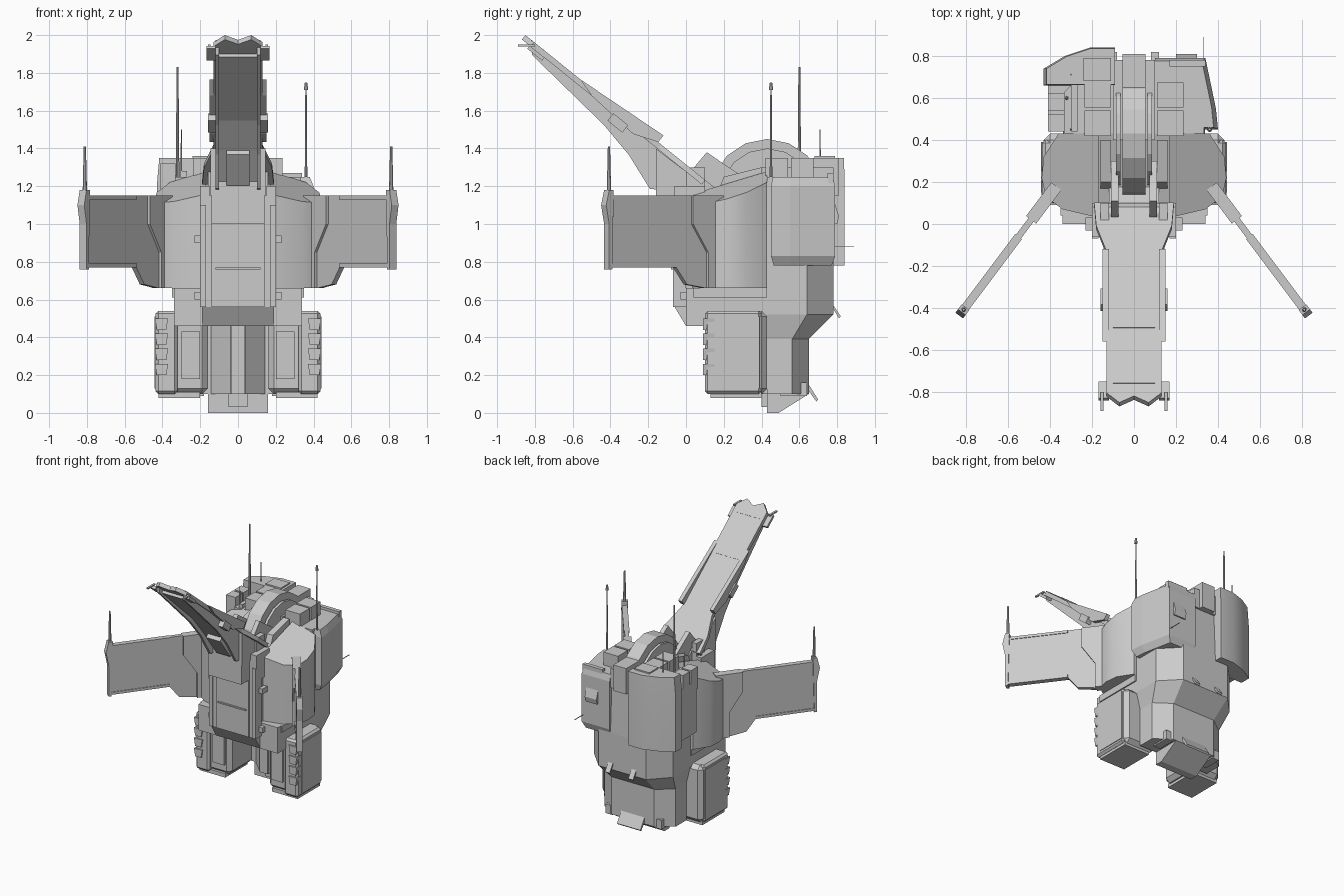
import bpy, bmesh, math
from mathutils import Vector

if "Cube" in bpy.data.objects:
    bpy.data.objects.remove(bpy.data.objects["Cube"])

shade = (.6, .6, .6, 1)
hull_grey = bpy.data.materials.new("hull_grey")
hull_grey.use_nodes = True
hull_grey.diffuse_color = shade
hull_grey.node_tree.nodes["Principled BSDF"].inputs["Base Color"].default_value = shade

right_axis, depth_axis, up_axis = Vector((1, 0, 0)), Vector((0, 1, 0)), Vector((0, 0, 1))
BELLY, WAIST, ARMOUR_BASE, SHOULDER, DECK, ROOF = .46, .66, .78, 1.15, 1.25, 1.35
NOSE, MIDDLE, REAR = -.06, .43, .78


def loft(name, rings, pair=False):
    """Skin a stack of rings of points and cap both ends."""
    bm = bmesh.new()
    loops = [[bm.verts.new(point) for point in ring] for ring in rings]
    count = len(loops[0])
    for lower, upper in zip(loops, loops[1:]):
        for i in range(count):
            j = (i + 1) % count
            bm.faces.new((lower[i], lower[j], upper[j], upper[i]))
    bm.faces.new(loops[0])
    bm.faces.new(loops[-1])
    bmesh.ops.recalc_face_normals(bm, faces=bm.faces)
    mesh = bpy.data.meshes.new(name)
    bm.to_mesh(mesh)
    bm.free()
    mesh.materials.append(hull_grey)
    part = bpy.data.objects.new(name, mesh)
    bpy.context.collection.objects.link(part)
    if pair:
        part.modifiers.new("Mirror", 'MIRROR').use_mirror_merge = False
    return part


def bevel(part, width):
    part.modifiers.new("Bevel", 'BEVEL').width = width
    part.modifiers["Bevel"].segments = 1


def smooth(part):
    bpy.ops.object.select_all(action='DESELECT')
    part.select_set(True)
    bpy.context.view_layer.objects.active = part
    bpy.ops.object.shade_smooth_by_angle(angle=math.radians(35))


def plate(name, outline, origin, across, along, thickness, pair=False):
    """Extrude a flat outline lying in the plane of two directions."""
    ring = [origin + across * a + along * b for a, b in outline]
    return loft(name, [ring, [point + thickness for point in ring]], pair)


def side(name, outline, inner, outer, pair=False):
    """Extrude a side profile between two distances from the centre."""
    return plate(name, outline, right_axis * inner, depth_axis, up_axis, right_axis * (outer - inner), pair)


def box(name, x, y, z, pair=False):
    corners = [(y[0], z[0]), (y[1], z[0]), (y[1], z[1]), (y[0], z[1])]
    return side(name, corners, x[0], x[1], pair)


def stack(name, outline, levels, centre, pair=False):
    """Repeat a plan outline at several heights, scaled about a centre."""
    pivot = Vector(centre)
    rings = [[(*(pivot + (Vector(point) - pivot) * scale), height) for point in outline]
             for height, scale in levels]
    return loft(name, rings, pair)


def both_sides(half):
    return half + [(-x, other) for x, other in reversed(half)]


def circle(radius, sides):
    turns = [2 * math.pi * k / sides for k in range(sides)]
    return [Vector((math.cos(turn), math.sin(turn))) * radius for turn in turns]


def rod(name, x, y, bottom, top, radius, pair=False):
    """Thin mast that tapers to half its radius."""
    outline = [point + Vector((x, y)) for point in circle(radius, sides=8)]
    return stack(name, outline, [(bottom, 1), (top, .5)], (x, y), pair)


# Central hull, neck and front panels
side("central_hull", [(NOSE, SHOULDER), (NOSE, .56), (0, BELLY), (MIDDLE, BELLY), (MIDDLE, DECK), (.1, SHOULDER)],
     inner=-.19, outer=.19)
box("neck", x=(-.14, .14), y=(-.16, .1), z=(1, DECK))
box("front_panel", x=(-.14, .14), y=(NOSE - .01, 0), z=(.56, 1))
box("front_panel_slot", x=(-.12, .12), y=(NOSE - .02, 0), z=(.76, .77))
box("hull_edge", x=(.17, .2), y=(NOSE - .01, 0), z=(.56, 1.1), pair=True)
for height in (.6, .9):
    box("hull_handle", x=(.2, .23), y=(-.03, .03), z=(height, height + .04), pair=True)
box("shoulder_block", x=(.15, .2), y=(NOSE, .1), z=(1, 1.2), pair=True)
box("shoulder_column", x=(.12, .16), y=(0, .1), z=(1.1, 1.3), pair=True)
box("waist_hull", x=(-.34, .34), y=(0, MIDDLE), z=(BELLY, WAIST))
box("waist_skirt", x=(-.35, .35), y=(.04, MIDDLE), z=(.61, WAIST))

# Side sponsons, their roofs sloping forwards and outwards
plan = [Vector(point) for point in
        ((.17, .03), (.34, .07), (.42, .13), (.44, .22), (.43, .32), (.36, MIDDLE), (.17, MIDDLE))]
floor = [(*point, WAIST) for point in plan]
roof = [(*point, 1.2 + .3 * (point.y - point.x)) for point in plan]
smooth(loft("sponson", [floor, roof], pair=True))

# Swept wings, drawn as distance along the wing and height
wing_root, wing_end = Vector((.43, .1, 0)), Vector((.82, -.42, 0))
outward = (wing_end - wing_root).normalized()
wing_normal = outward.cross(up_axis)
span = (wing_end - wing_root).length


def wing_part(name, outline, thickness):
    origin = wing_root - wing_normal * thickness / 2
    plate(name, outline, origin, outward, up_axis, wing_normal * thickness, pair=True)


wing_part("wing_panel", [(0, SHOULDER), (0, WAIST), (.13, .68), (.2, .77), (span, .77), (span, SHOULDER)],
          thickness=.03)
wing_part("wing_bracket", [(-.1, SHOULDER), (.1, SHOULDER), (.1, 1), (0, .85), (0, WAIST), (-.1, WAIST)],
          thickness=.06)
for edge in (.77, SHOULDER - .02):
    wing_part("wing_trim", [(.2, edge), (span, edge), (span, edge + .02), (.2, edge + .02)], thickness=.04)
wing_part("wing_tip", [(span - .02, .76), (span, .76), (span, 1), (span + .02, 1.1), (span, 1.18), (.62, 1.18)],
          thickness=.045)
spire = wing_root + outward * (span - .015)
rod("wing_spire", spire.x, spire.y, bottom=SHOULDER, top=1.41, radius=.012, pair=True)

# Raised boom, drawn as distance along its deck and depth below it
boom_base, boom_tip = Vector((0, .18, 1.17)), Vector((0, -.85, 2))
forward = (boom_tip - boom_base).normalized()
beneath = right_axis.cross(forward)
reach = (boom_tip - boom_base).length


def boom_part(name, outline, inner, outer):
    origin = boom_base + right_axis * inner
    plate(name, outline, origin, forward, beneath, right_axis * (outer - inner), pair=True)


deck_edge = [(0, .1), (.19, .1), (.18, .24), (.13, .4), (.13, reach - .06), (.07, reach), (0, reach - .04)]
plate("boom_deck", deck_edge, boom_base, right_axis, forward, beneath * .03, pair=True)
boom_part("boom_wall", [(0, 0), (1.28, 0), (1.23, .06), (.7, .11), (.5, .15), (.3, .22), (.1, .1)],
          inner=.1, outer=.12)
boom_part("boom_core", [(0, 0), (1.2, 0), (1.2, .05), (.7, .08), (.5, .12), (.3, .17), (.1, .1)],
          inner=0, outer=.1)
boom_part("boom_rail", [(.95, 0), (.42, -.045), (.42, 0), (.55, .05), (.85, .03)], inner=.12, outer=.15)
boom_part("boom_rail_block", [(.7, .03), (.6, .03), (.6, .08), (.7, .08)], inner=.12, outer=.16)
boom_part("boom_keel", [(.5, .1), (.5, .15), (.3, .2), (.3, .1)], inner=0, outer=NOSE)
boom_part("tip_tab", [(1.17, .03), (1.27, .03), (1.27, .05), (1.17, .05)], inner=.12, outer=.168)
side("boom_gusset", [(-.16, 1.4), (-.16, SHOULDER), (.1, SHOULDER), (.1, 1.2)], inner=.12, outer=.145, pair=True)
for seam in (.86, 1.2):
    plate("boom_seam", [(-.1, seam), (.1, seam), (.1, seam + .006), (-.1, seam + .006)],
          boom_base, right_axis, forward, beneath * -.002)
box("tip_prong", x=(.145, .16), y=(-.89, -.8), z=(1.94, 1.95), pair=True)

# Hinge wheel and flanges above the hull
hinge = Vector((0, MIDDLE, SHOULDER))
for name, radius, inner, outer in (("hinge_wheel", .3, -.055, .055), ("hinge_cheek", .25, .065, .085)):
    plate(name, circle(radius, sides=16), hinge + right_axis * inner, depth_axis, up_axis,
          right_axis * (outer - inner), pair=inner > 0)
side("boom_flange", [(0, DECK), (.11, 1.38), (.3, DECK), (.1, 1.1)], inner=.075, outer=.11, pair=True)
side("flange_wedge", [(.14, 1.1), (.2, DECK), (.4, 1.3), (.4, 1.1)], inner=.11, outer=.16, pair=True)
box("tower_base", x=(-.1, .1), y=(.4, REAR), z=(SHOULDER, 1.3))
box("tower_spine", x=(-.055, .055), y=(.4, REAR + .03), z=(SHOULDER, ROOF))

# Rear hull, narrowing towards the foot
rings = []
for height, length in ((DECK, .33), (.8, .35), (.52, .35), (.39, .22), (.1, .22)):
    wide = DECK / 5 + length / 4
    half = [(wide, MIDDLE), (wide, MIDDLE + length * .6), (wide * .6, MIDDLE + length)]
    rings.append([(x, y, height) for x, y in both_sides(half)])
loft("rear_hull", rings)
side("foot", [(MIDDLE, .14), (MIDDLE, 0), (.49, 0), (.65, .1), (.65, .14)], inner=-.16, outer=.16)
stack("lower_prow", both_sides([(.15, BELLY), (.14, .42), (.04, .32)]), [(.1, 1), (.5, 1)], (0, BELLY))
box("prow_spine", x=(-.035, .035), y=(.31, .4), z=(.1, .5))
box("prow_nozzle", x=(-.05, .05), y=(.4, MIDDLE), z=(.03, .11))
box("rear_thruster", x=(.06, .14), y=(.56, .65), z=(.1, .17), pair=True)
box("side_thruster", x=(.18, .24), y=(.5, .64), z=(.09, .16), pair=True)
side("rear_flap", [(.64, .13), (.69, .06), (.7, .07), (.65, .15)], inner=-.1, outer=.1)
side("rear_hook", [(REAR, .55), (.81, .5), (.82, .51), (REAR, .57)], inner=.08, outer=.12, pair=True)

# Left rear armour and right rear shield
stack("left_armour", [(.1, .45), (.4, .45), (.39, .55), (.34, .79), (.1, .79)],
      [(ARMOUR_BASE, .9), (.83, 1), (1.2, 1), (DECK, .93)], centre=(.1, .6))
side("armour_step", [(.76, 1.2), (.81, 1.04), (.8, 1), (.76, 1)], inner=.2, outer=.3)
smooth(stack("right_shield", [(-.09, .66), (-.09, .84), (-.21, .84), (-.33, .8), (-.43, .74), (-.43, .66)],
             [(ARMOUR_BASE, 1), (1.2, 1), (ROOF, .96)], centre=(-.1, .75)))
box("right_flank", x=(-.41, -.2), y=(BELLY, .7), z=(.82, 1.22))

# Deck boxes
for front in (.42, .555):
    box("deck_box", x=(.11, .235), y=(front, front + .12), z=(SHOULDER, ROOF), pair=True)
for front in (.44, .54):
    box("small_deck_box", x=(-.41, -.33), y=(front, front + .085), z=(SHOULDER, 1.32))
box("rear_deck_box", x=(-.24, -.11), y=(.68, .79), z=(SHOULDER, ROOF + .01))
box("deck_pipe", x=(-.3, -.27), y=(.44, .68), z=(SHOULDER, 1.28))
box("deck_bar", x=(.17, .34), y=(.75, REAR), z=(SHOULDER, 1.27))

# Leg pods with scoops
bevel(box("leg_pod", x=(.16, MIDDLE), y=(.13, MIDDLE), z=(.1, .54), pair=True), width=.03)
bevel(box("leg_column", x=(.32, .437), y=(.1, .4), z=(.1, .54), pair=True), width=.015)
box("leg_inset", x=(.2, .3), y=(.115, .14), z=(.18, MIDDLE), pair=True)
box("leg_side_panel", x=(.4, .442), y=(.15, .39), z=(.13, .51), pair=True)
box("leg_base", x=(.2, .42), y=(.13, .4), z=(.08, .11), pair=True)
for step in range(4):
    foot = Vector((.37, .09, .2 + step * .08))
    plate("leg_scoop", [(0, .06), (.01, 0), (.06, 0), (.07, .06)], foot, right_axis, up_axis,
          depth_axis * .06, pair=True)

# Antennas
rod("left_antenna", .36, .45, bottom=DECK, top=1.75, radius=.007)
rod("left_antenna_knob", .36, .45, bottom=1.71, top=1.75, radius=.012)
rod("right_antenna", -.32, .6, bottom=1.2, top=1.83, radius=.01)
rod("right_mast", -.3, .71, bottom=1.2, top=1.5, radius=.005)
rod("right_short_mast", -.3, .45, bottom=1.2, top=1.41, radius=.006)
box("rear_antenna", x=(.328, .332), y=(.7, .89), z=(.88, .884))
